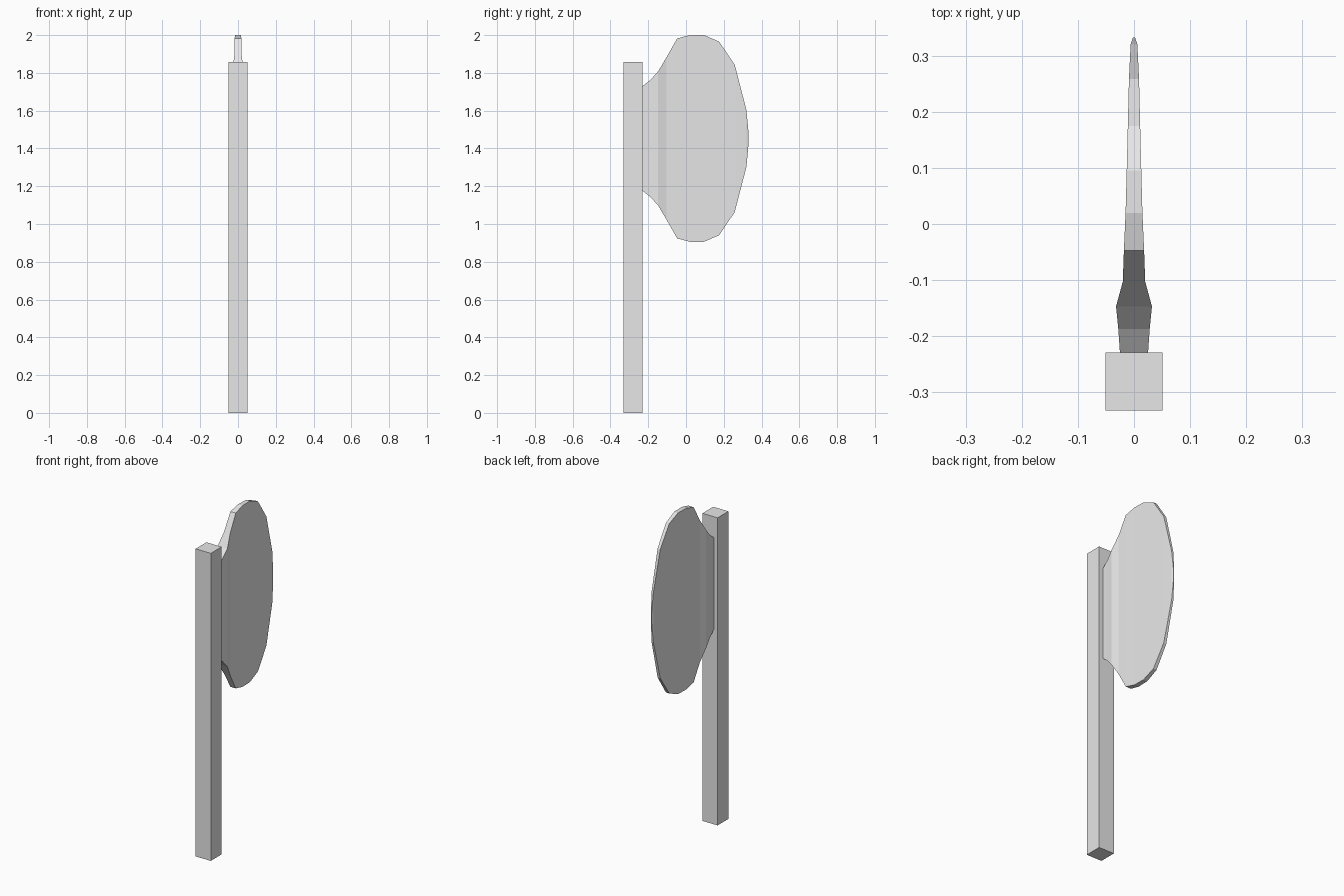
import bpy
import bmesh

cube = bpy.data.objects.get("Cube")
if cube:
    bpy.data.objects.remove(cube, do_unlink=True)

grey = bpy.data.materials.new("light grey")
grey.use_nodes = True
grey.diffuse_color = (0.8, 0.8, 0.8, 1)
grey.node_tree.nodes["Principled BSDF"].inputs["Base Color"].default_value = (0.8, 0.8, 0.8, 1)


def add_object(name, bm):
    bmesh.ops.recalc_face_normals(bm, faces=bm.faces)
    mesh = bpy.data.meshes.new(name)
    bm.to_mesh(mesh)
    bm.free()
    mesh.materials.append(grey)
    obj = bpy.data.objects.new(name, mesh)
    bpy.context.collection.objects.link(obj)


def loft(name, sections, mid_z):
    """Rectangular sections along y: (y, half width, half height)."""
    bm = bmesh.new()
    rings = []
    for y, w, h in sections:
        corners = ((-w, -h), (w, -h), (w, h), (-w, h))
        rings.append([bm.verts.new((x, y, mid_z + z)) for x, z in corners])
    for a, b in zip(rings, rings[1:]):
        for i in range(4):
            j = (i + 1) % 4
            bm.faces.new((a[i], a[j], b[j], b[i]))
    bm.faces.new(rings[0])
    bm.faces.new(rings[-1])
    add_object(name, bm)


# Square upright handle
loft("handle", [(-0.332, 0.051, 0.9285), (-0.229, 0.051, 0.9285)], 0.9285)

# Blade: thick neck, flared body, thin rounded cutting edge
loft("blade", [
    (-0.230, 0.025, 0.277),
    (-0.187, 0.028, 0.311),
    (-0.147, 0.032, 0.356),
    (-0.103, 0.020, 0.430),
    (-0.047, 0.018, 0.529),
    (0.020, 0.015, 0.547),
    (0.095, 0.013, 0.547),
    (0.175, 0.011, 0.513),
    (0.258, 0.009, 0.390),
    (0.320, 0.006, 0.150),
    (0.332, 0.002, 0.020),
], 1.453)
